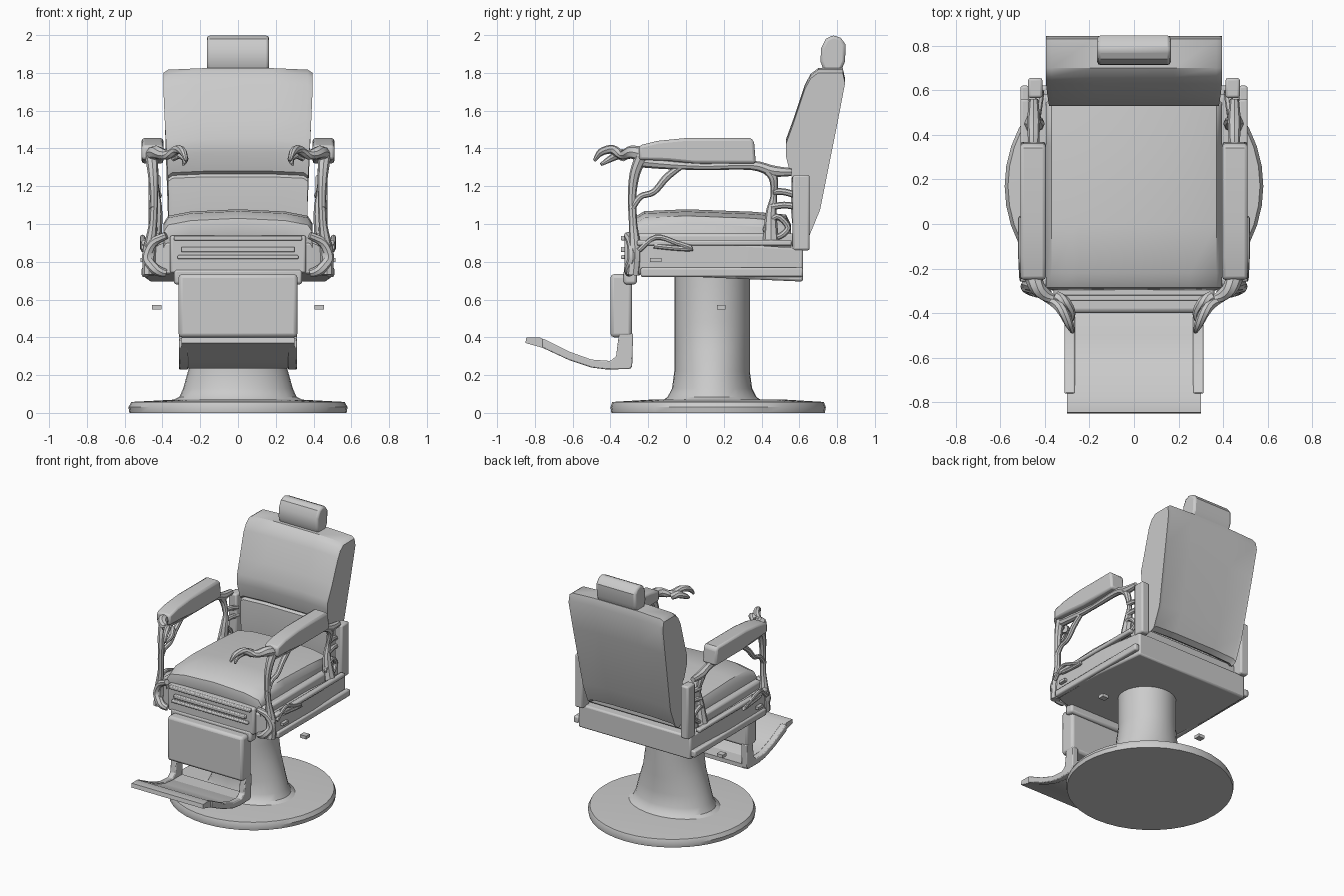
import bpy, bmesh, math
from mathutils import Vector

if "Cube" in bpy.data.objects:
    bpy.data.objects.remove(bpy.data.objects["Cube"])


def finish(name, bm, bevel=0.0, segs=2, mirror=False, angle=35):
    bmesh.ops.remove_doubles(bm, verts=bm.verts, dist=1e-5)
    bmesh.ops.recalc_face_normals(bm, faces=bm.faces)
    me = bpy.data.meshes.new(name)
    bm.to_mesh(me)
    bm.free()
    ob = bpy.data.objects.new(name, me)
    bpy.context.collection.objects.link(ob)
    if bevel:
        m = ob.modifiers.new("bevel", 'BEVEL')
        m.width, m.segments, m.angle_limit = bevel, segs, math.radians(40)
    if mirror:
        ob.modifiers.new("mirror", 'MIRROR')
    bpy.ops.object.select_all(action='DESELECT')
    ob.select_set(True)
    bpy.context.view_layer.objects.active = ob
    bpy.ops.object.shade_smooth_by_angle(angle=math.radians(angle))
    return ob


def skin(bm, rings):
    """Bridge equal closed rings of points and cap both ends."""
    vs = [[bm.verts.new(p) for p in r] for r in rings]
    n = len(vs[0])
    for a, b in zip(vs, vs[1:]):
        for i in range(n):
            j = (i + 1) % n
            bm.faces.new((a[i], a[j], b[j], b[i]))
    bm.faces.new(vs[0])
    bm.faces.new(vs[-1])


def box(name, x, y, z, **kw):
    bm = bmesh.new()
    skin(bm, [[(a, y[0], h), (b, y[0], h), (b, y[1], h), (a, y[1], h)]
              for h in z for a, b in [x]])
    return finish(name, bm, **kw)


def side_profile(name, pts, stations, taper=None, **kw):
    """Sweep a (y, z) profile across x; stations are (x, z offset)."""
    bm = bmesh.new()
    skin(bm, [[(x * (taper(z) if taper else 1), y, z + dz) for y, z in pts]
              for x, dz in stations])
    return finish(name, bm, **kw)


def column(name, levels, cy, n=32, **kw):
    """Stack of ellipses: (x radius, y radius, z)."""
    bm = bmesh.new()
    skin(bm, [[(rx * math.cos(2 * math.pi * i / n), cy + ry * math.sin(2 * math.pi * i / n), z)
               for i in range(n)] for rx, ry, z in levels])
    return finish(name, bm, **kw)


def bar(name, pts, r, n=8, steps=4, closed=False):
    """Mirrored curved iron bar; r is one radius or a radius per point."""
    P = [Vector(p) for p in pts]
    R = r if isinstance(r, list) else [r] * len(P)
    m = len(P)
    at = (lambda i: i % m) if closed else (lambda i: max(0, min(m - 1, i)))
    path = []
    for i in range(m if closed else m - 1):
        a, b, c, d = (P[at(i + k)] for k in (-1, 0, 1, 2))
        for s in range(steps):
            t = s / steps
            q = 0.5 * (2 * b + (c - a) * t + (2 * a - 5 * b + 4 * c - d) * t * t
                       + (3 * b - a - 3 * c + d) * t ** 3)
            path.append((q, R[at(i)] * (1 - t) + R[at(i + 1)] * t))
    path.append((P[0], R[0]) if closed else (P[-1], R[-1]))
    rings = []
    for i, (q, rad) in enumerate(path):
        lo, hi = max(0, i - 1), min(len(path) - 1, i + 1)
        if closed and i in (0, len(path) - 1):
            lo, hi = len(path) - 2, 1
        tan = (path[hi][0] - path[lo][0]).normalized()
        u = (Vector((1, 0, 0)) - tan * tan.x).normalized()
        v = tan.cross(u)
        rings.append([q + rad * (math.cos(2 * math.pi * k / n) * u + math.sin(2 * math.pi * k / n) * v)
                      for k in range(n)])
    bm = bmesh.new()
    skin(bm, rings)
    return finish(name, bm, mirror=True)


# Floor plate and flared column
column("base_disc", [(.575, .565, 0), (.58, .57, .03), (.565, .56, .058), (.34, .36, .07)], .17, n=40)
column("column", [(.36, .27, .06), (.31, .235, .085), (.29, .212, .13), (.265, .2, .22),
                  (.225, .2, .34), (.2, .2, .48), (.2, .2, .74)], .138)

# Seat frame: tray with chamfered front corners and rising front edge
plan = [(-.36, -.3), (.36, -.3), (.49, -.25), (.495, .2), (.47, .62), (-.47, .62), (-.495, .2), (-.49, -.25)]
bm = bmesh.new()
skin(bm, [[(x, y, .735 - .04 * (y + .3) / .92) for x, y in plan],
          [(x, y, .90 - .03 * (y > .5)) for x, y in plan]])
finish("seat_frame", bm, bevel=.012)
box("frame_top_rim", (-.44, .44), (-.28, .58), (.88, .95), bevel=.015)
box("front_apron", (-.36, .36), (-.325, -.27), (.74, .94), bevel=.012)
for i, (z, hw, h) in enumerate([(.925, .34, .012), (.865, .30, .014), (.825, .32, .010)]):
    box(f"apron_rail_{i}", (-hw, hw), (-.345, -.31), (z - h, z + h), bevel=.006)
box("side_rail_upper", (.47, .51), (-.26, .56), (.885, .915), bevel=.01, mirror=True)
box("side_rail_lower", (.47, .51), (-.24, .62), (.72, .77), bevel=.01, mirror=True)

# Seat cushion with crowned top
side_profile("seat_cushion",
             [(-.27, .9), (-.295, .97), (-.285, 1.03), (-.22, 1.068), (0, 1.078), (.35, 1.065),
              (.53, 1.05), (.555, 1.0), (.55, .9)],
             [(-.395, -.075), (-.37, -.035), (-.25, -.012), (0, 0), (.25, -.012), (.37, -.035), (.395, -.075)],
             angle=45)

# Backrest and headrest
side_profile("backrest",
             [(.57, .96), (.555, 1.1), (.56, 1.25), (.575, 1.265), (.555, 1.28), (.53, 1.38), (.53, 1.45),
              (.57, 1.56), (.63, 1.74), (.66, 1.795), (.70, 1.825), (.83, 1.825), (.842, 1.77),
              (.80, 1.55), (.71, 1.1), (.65, .955), (.61, .935)],
             [(-.395, -.025), (-.37, -.008), (-.18, 0), (.18, 0), (.37, -.008), (.395, -.025)],
             taper=lambda z: .93 + .07 * min(1, max(0, (z - 1.2) / .5)))
side_profile("headrest",
             [(.73, 1.81), (.712, 1.86), (.715, 1.93), (.74, 1.98), (.78, 2.0), (.82, 1.985),
              (.845, 1.95), (.842, 1.86), (.82, 1.81)],
             [(-.165, 0), (.165, 0)], bevel=.015)
box("headrest_mount", (-.13, .13), (.74, .82), (1.79, 1.83))

# Arm pads
side_profile("arm_pad",
             [(-.25, 1.34), (-.25, 1.415), (-.15, 1.44), (0, 1.455), (.34, 1.455), (.36, 1.44), (.37, 1.32),
              (.05, 1.32), (-.1, 1.335)],
             [(.395, 0), (.51, 0)], bevel=.015, mirror=True)

# Arm ironwork
bar("arm_front_post", [(.47, -.28, .73), (.47, -.27, .85), (.45, -.28, 1.0), (.445, -.285, 1.15),
                       (.45, -.27, 1.27), (.46, -.23, 1.37)], [.035, .035, .022, .022, .028, .035])
bar("arm_top_rail", [(.45, -.25, 1.33), (.45, -.1, 1.315), (.45, .1, 1.305), (.45, .35, 1.31),
                     (.45, .46, 1.28), (.45, .56, 1.275)], [.03, .025, .018, .025, .03, .02])
bar("arm_brace", [(.45, -.02, 1.31), (.45, -.1, 1.25), (.45, -.17, 1.17), (.45, -.24, 1.145),
                  (.45, -.29, 1.08)], [.016, .02, .017, .016, .02])
bar("arm_rear_post", [(.45, .40, 1.30), (.45, .46, 1.25), (.43, .465, 1.15), (.43, .45, 1.05),
                      (.45, .45, .9)], [.02, .025, .017, .03, .045])
bar("rear_link", [(.44, .46, 1.17), (.43, .52, 1.17), (.42, .59, 1.15)], .018)
bar("rear_lower_link", [(.44, .45, 1.09), (.43, .52, 1.1), (.42, .6, 1.09)], .018)
bar("rear_scroll", [(.44, .42, .97), (.45, .48, 1.04), (.44, .54, .98), (.45, .48, .93)], .016, closed=True)
box("rear_bracket", (.41, .475), (.565, .655), (.86, 1.26), bevel=.012, mirror=True)

# Scrolled hand grips
bar("hand_scroll", [(.45, -.24, 1.37), (.43, -.29, 1.38), (.37, -.34, 1.365), (.32, -.39, 1.395),
                    (.29, -.45, 1.38), (.275, -.485, 1.335)], [.04, .035, .024, .024, .02, .008])
bar("hand_claw", [(.35, -.33, 1.36), (.31, -.35, 1.37), (.28, -.40, 1.345), (.29, -.45, 1.315)],
    [.03, .026, .018, .008])

# Carved side ornament
bar("side_scroll", [(.5, -.25, .86), (.505, -.16, .93), (.505, -.05, .90), (.505, .03, .87),
                    (.5, -.08, .875), (.5, -.17, .885)], .014)
bar("front_corner_scroll", [(.38, -.31, .94), (.45, -.29, .9), (.48, -.28, .82), (.44, -.3, .76),
                            (.38, -.3, .74)], [.02, .025, .03, .03, .02])
box("side_boss", (.49, .515), (-.19, -.13), (.80, .82), mirror=True)

# Leg rest panel and footrest
box("leg_panel", (-.315, .315), (-.40, -.285), (.40, .735), bevel=.02)
box("leg_hinge", (-.34, .34), (-.33, -.26), (.68, .76), bevel=.015)
foot = [(-.36, .245), (-.42, .235), (-.5, .245), (-.62, .285), (-.76, .345), (-.85, .37), (-.845, .40),
        (-.775, .40), (-.62, .315), (-.5, .275), (-.40, .265)]
side_profile("footrest_plate", foot, [(-.3, 0), (.3, 0)])
side_profile("footrest_side",
             [(-.28, .42), (-.285, .245), (-.30, .232), (-.42, .23), (-.5, .24), (-.62, .28), (-.76, .345),
              (-.76, .395), (-.62, .325), (-.5, .282), (-.40, .275), (-.37, .30), (-.355, .42)],
             [(.265, 0), (.312, 0)], bevel=.006, mirror=True)
box("footrest_heel", (-.29, .29), (-.40, -.29), (.235, .265))

# Small loose tabs beside the column
box("side_tab", (.405, .455), (.165, .21), (.548, .572), mirror=True)
